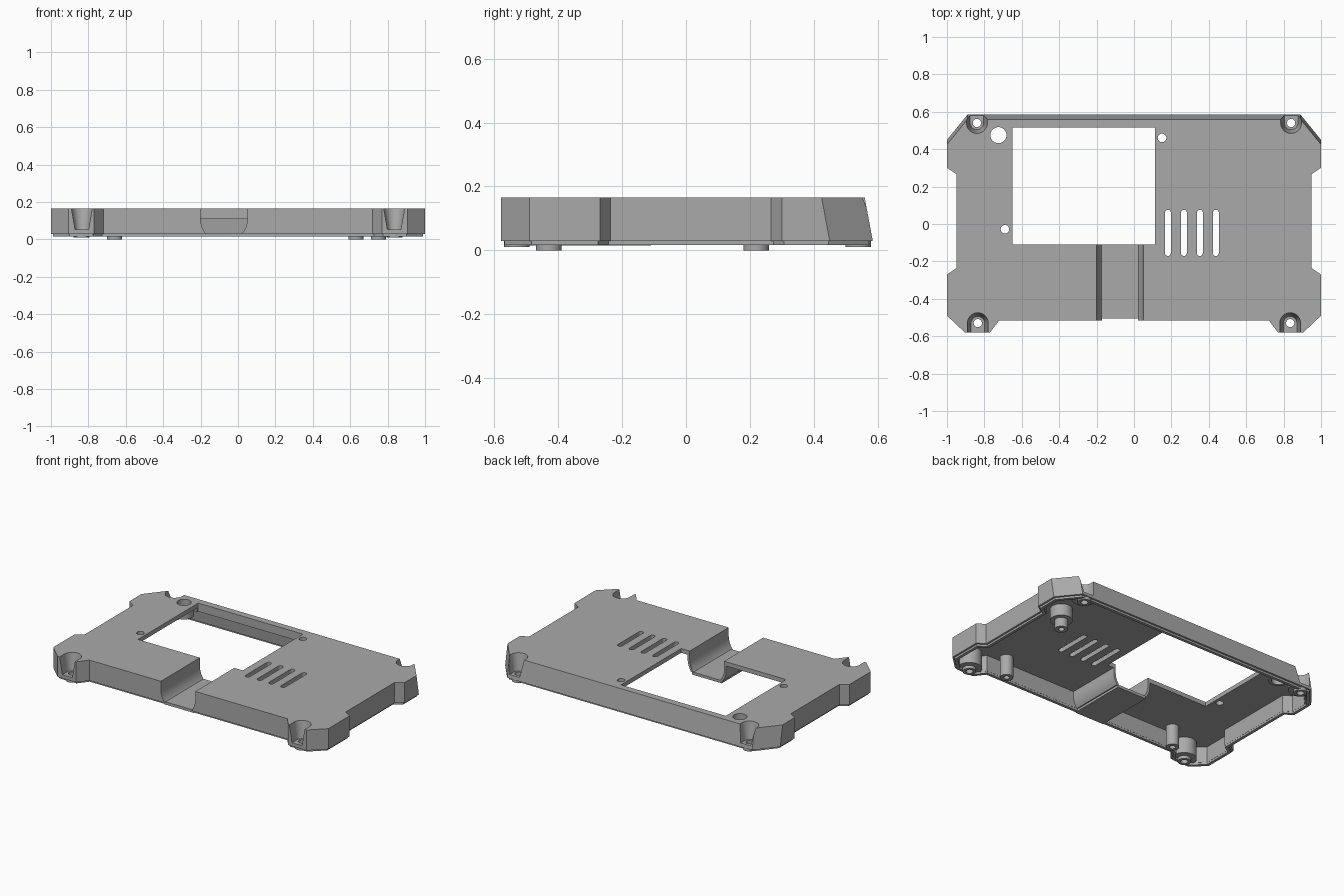
import bpy, bmesh, math

if "Cube" in bpy.data.objects:
    bpy.data.objects.remove(bpy.data.objects["Cube"], do_unlink=True)

grey = bpy.data.materials.new("Plain grey")
grey.use_nodes = True
grey.diffuse_color = (0.4, 0.4, 0.4, 1)
grey.node_tree.nodes["Principled BSDF"].inputs["Base Color"].default_value = (0.4, 0.4, 0.4, 1)


def finish(bm, name):
    bmesh.ops.recalc_face_normals(bm, faces=bm.faces)
    mesh = bpy.data.meshes.new(name)
    bm.to_mesh(mesh)
    bm.free()
    mesh.materials.append(grey)
    obj = bpy.data.objects.new(name, mesh)
    bpy.context.collection.objects.link(obj)
    return obj


def loft(name, low, high):
    """Solid between two matching closed loops of 3D points."""
    bm = bmesh.new()
    a = [bm.verts.new(p) for p in low]
    b = [bm.verts.new(p) for p in high]
    bm.faces.new(a)
    bm.faces.new(b)
    for i in range(len(a)):
        j = (i + 1) % len(a)
        bm.faces.new((a[i], a[j], b[j], b[i]))
    return finish(bm, name)


def prism(name, low, z0, z1, high=None):
    return loft(name, [(x, y, z0) for x, y in low], [(x, y, z1) for x, y in high or low])


def box(name, x0, x1, y0, y1, z0, z1):
    return prism(name, [(x0, y0), (x1, y0), (x1, y1), (x0, y1)], z0, z1)


def arc(cx, cy, r, start, end, n):
    angles = [math.radians(start + (end - start) * i / n) for i in range(n + 1)]
    return [(cx + r * math.cos(t), cy + r * math.sin(t)) for t in angles]


def cylinder(name, x, y, r, z0, z1):
    return prism(name, arc(x, y, r, 0, 360, 32)[:-1], z0, z1)


def lathe(name, x, y, profile, n=32):
    """Closed (radius, z) profile turned around a vertical axis."""
    bm = bmesh.new()
    rings = [[bm.verts.new((px, py, z)) for px, py in arc(x, y, r, 0, 360, n)[:-1]] for r, z in profile]
    for k in range(len(rings)):
        a, b = rings[k], rings[(k + 1) % len(rings)]
        for i in range(n):
            j = (i + 1) % n
            bm.faces.new((a[i], a[j], b[j], b[i]))
    return finish(bm, name)


def cut(obj, cutters):
    for c in cutters:
        mod = obj.modifiers.new("Cut", 'BOOLEAN')
        mod.operation = 'DIFFERENCE'
        mod.solver = 'EXACT'
        mod.object = c
        bpy.context.view_layer.objects.active = obj
        bpy.ops.object.modifier_apply(modifier=mod.name)
        bpy.data.objects.remove(c, do_unlink=True)
    return obj


def inset(points, d):
    """Mitred inward offset of a counter-clockwise outline."""
    out = []
    for i, (x, y) in enumerate(points):
        px, py = points[i - 1]
        qx, qy = points[(i + 1) % len(points)]
        l1, l2 = math.hypot(x - px, y - py), math.hypot(qx - x, qy - y)
        n1 = (-(y - py) / l1, (x - px) / l1)
        n2 = (-(qy - y) / l2, (qx - x) / l2)
        k = d / (1 + n1[0] * n2[0] + n1[1] * n2[1])
        out.append((x + k * (n1[0] + n2[0]), y + k * (n1[1] + n2[1])))
    return out


# Outline of the case; the back edge leans inward towards the top
half = [(0.72, -0.515), (0.77, -0.58), (0.905, -0.58), (1, -0.49), (1, -0.27), (0.95, -0.237),
        (0.95, 0.267), (1, 0.30), (1, 0.45), (0.89, 0.585)]
base = half + [(-x, y) for x, y in reversed(half)]
crown = [(x, y - 0.025 if y > 0.4 else y) for x, y in base]
BOTTOM, TOP, CEILING = 0.03, 0.165, 0.137
screws = [(sx * x, y) for sx in (-1, 1) for x, y in ((0.84, 0.54), (0.835, -0.53))]
CX, CZ = -0.075, 0.11


def channel(name, r, y0, y1, z_top):
    """Round-bottomed trough shape running front to back."""
    section = [(CX - r, z_top)] + arc(CX, CZ, r, 180, 360, 32) + [(CX + r, z_top)]
    return loft(name, [(x, y0, z) for x, z in section], [(x, y1, z) for x, z in section])


# Hollow inside, leaving screw columns, trough wall and window bar solid
cavity = prism("cavity", inset(base, 0.032), -0.05, CEILING, inset(crown, 0.032))
solids = [cylinder("column", x, y, 0.075, -0.1, 0.3) for x, y in screws]
solids.append(channel("trough", 0.14, -0.7, -0.09, 0.3))
solids.append(box("bar", -0.68, 0.14, 0.5, 0.7, 0.11, 0.3))
cut(cavity, solids)

# Openings through the shell
cutters = [cavity, box("window", -0.65, 0.112, -0.11, 0.515, -0.2, 0.4),
           channel("channel", 0.125, -0.7, -0.1, 0.4)]
for x, y, r in ((-0.725, 0.475, 0.043), (0.15, 0.46, 0.023), (-0.69, -0.028, 0.023)):
    cutters.append(cylinder("hole", x, y, r, 0.1, 0.3))
for i in range(4):
    x = 0.181 + i * 0.0855
    slot = arc(x, 0.06, 0.016, 0, 180, 12) + arc(x, -0.155, 0.016, 180, 360, 12)
    cutters.append(prism("vent", slot, 0.1, 0.3))
for x, y in screws:
    side = 1 if y > 0 else -1

    def pocket(r):
        u = arc(x, y, r, 0, -180 * side, 20)
        return u + [(x - r, side * 0.7), (x + r, side * 0.7)]
    cutters.append(prism("pocket", pocket(0.036), 0.053, TOP + 0.002, pocket(0.056)))
    cutters.append(cylinder("screw_hole", x, y, 0.022, -0.1, 0.1))
shell = cut(prism("case_shell", base, BOTTOM, TOP, crown), cutters)

# Locating lip around the lower edge
lip = prism("lower_lip", inset(base, 0.012), 0.017, 0.032)
parts = [shell, cut(lip, [prism("lip_inside", inset(base, 0.031), -0.1, 0.1)]
                    + [cylinder("gap", x, y, 0.041, -0.1, 0.1) for x, y in screws])]

# Floor of the cable trough
parts.append(box("trough_floor", CX - 0.108, CX + 0.108, -0.505, -0.11, 0.015, 0.033))

# Rings under the corner screws
for x, y in screws:
    parts.append(lathe("screw_boss", x, y, [(0.022, 0.01), (0.04, 0.01), (0.04, 0.04), (0.022, 0.04)]))


# Standoffs hanging from the top plate
def standoff(name, x, y, outer):
    return lathe(name, x, y, [(0.018, 0.0), (0.04, 0.0)] + outer + [(0.001, 0.145), (0.001, 0.04), (0.018, 0.04)])


for x in (-0.66, 0.63):
    parts.append(standoff("front_standoff", x, -0.43, [(0.04, 0.145)]))
parts.append(standoff("stepped_standoff", 0.75, 0.22, [(0.04, 0.06), (0.068, 0.06), (0.068, 0.145)]))
parts.append(lathe("hole_sleeve", -0.725, 0.475, [(0.043, 0.08), (0.06, 0.08), (0.06, 0.145), (0.043, 0.145)]))

# Smooth round walls, keep edges crisp
bpy.ops.object.select_all(action='DESELECT')
for obj in parts:
    obj.select_set(True)
bpy.context.view_layer.objects.active = shell
bpy.ops.object.shade_smooth_by_angle(angle=math.radians(25))
